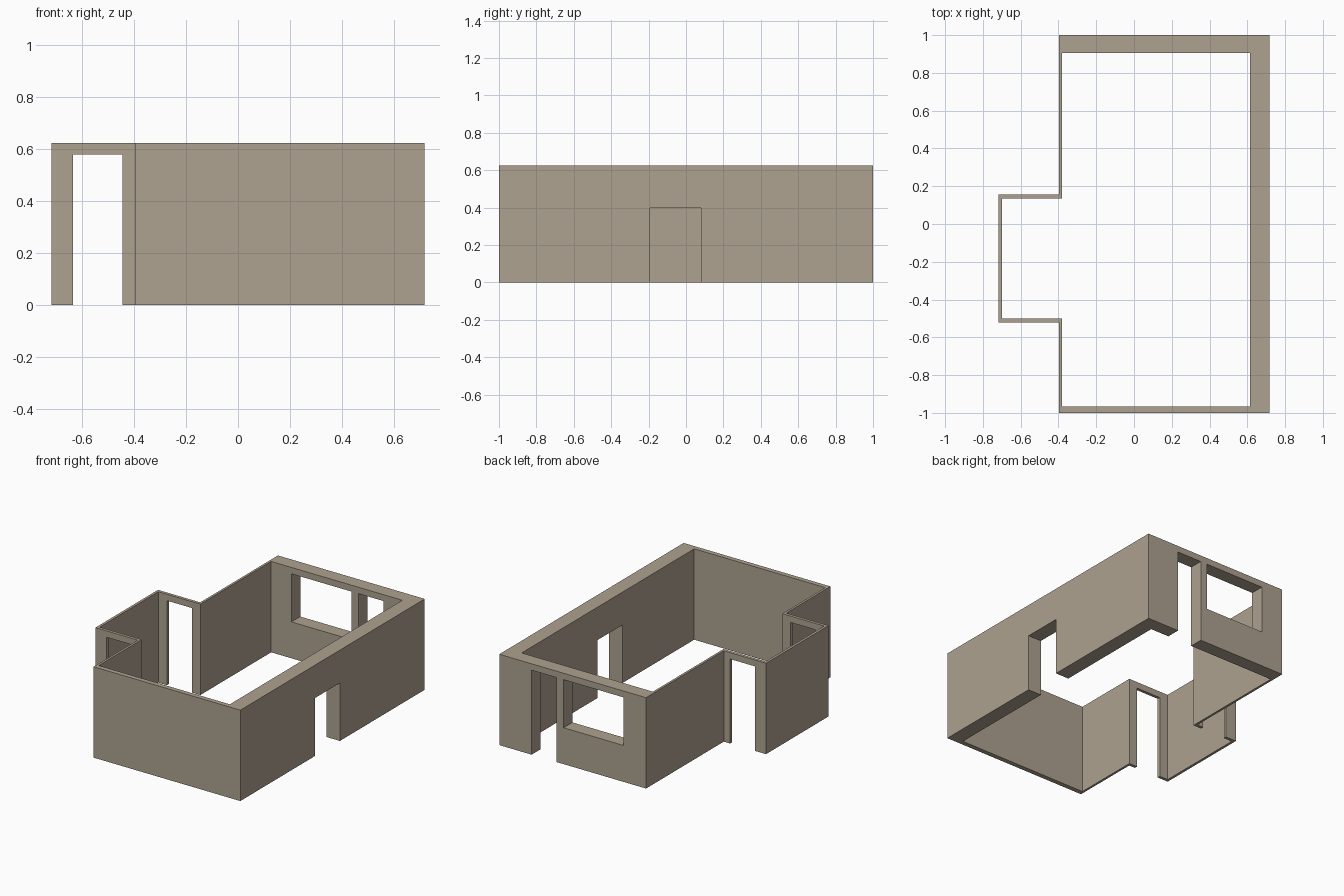
import bpy, bmesh

if "Cube" in bpy.data.objects:
    bpy.data.objects.remove(bpy.data.objects["Cube"])

H = 0.624        # wall height
HEAD = 0.58      # top of the tall openings

stone = bpy.data.materials.new("warm_beige")
stone.diffuse_color = (0.42, 0.36, 0.28, 1)
stone.use_nodes = True
stone.node_tree.nodes["Principled BSDF"].inputs["Base Color"].default_value = stone.diffuse_color


def prism(name, outline, z0, z1):
    """Solid made by extruding a plan outline from z0 to z1."""
    bm = bmesh.new()
    base = bm.faces.new([bm.verts.new((x, y, z0)) for x, y in outline])
    top = bmesh.ops.extrude_face_region(bm, geom=[base])["geom"]
    verts = [g for g in top if isinstance(g, bmesh.types.BMVert)]
    bmesh.ops.translate(bm, verts=verts, vec=(0, 0, z1 - z0))
    bmesh.ops.recalc_face_normals(bm, faces=bm.faces)
    mesh = bpy.data.meshes.new(name)
    bm.to_mesh(mesh)
    bm.free()
    mesh.materials.append(stone)
    obj = bpy.data.objects.new(name, mesh)
    bpy.context.collection.objects.link(obj)
    return obj


def box_outline(x0, x1, y0, y1):
    return [(x0, y0), (x1, y0), (x1, y1), (x0, y1)]


def plan(x_bay, x_left, x_right, y_front, y_bay0, y_bay1, y_back):
    """Rectangular room with a bay on its left side."""
    return [(x_left, y_front), (x_right, y_front), (x_right, y_back),
            (x_left, y_back), (x_left, y_bay1), (x_bay, y_bay1),
            (x_bay, y_bay0), (x_left, y_bay0)]


def cut(target, cutter):
    cutter.hide_render = True
    cutter.hide_viewport = True
    mod = target.modifiers.new(cutter.name, 'BOOLEAN')
    mod.operation = 'DIFFERENCE'
    mod.solver = 'EXACT'
    mod.object = cutter


# Outer shell, hollowed with walls of differing thickness and no floor
walls = prism("walls", plan(-0.718, -0.397, 0.718, -1, -0.521, 0.157, 1), 0, H)
cut(walls, prism("room_void",
                 plan(-0.70, -0.381, 0.615, -0.967, -0.50, 0.136, 0.904),
                 -0.1, H + 0.1))

# Openings: x0, x1, y0, y1, z0, z1
openings = {
    "bay_doorways": (-0.635, -0.445, -0.6, 0.25, -0.1, HEAD),
    "side_doorway": (0.55, 0.8, -0.192, 0.08, -0.1, 0.398),
    "back_doorway": (0.282, 0.472, 0.85, 1.1, -0.1, HEAD),
    "back_window": (-0.227, 0.229, 0.85, 1.1, 0.25, HEAD),
}
for name, (x0, x1, y0, y1, z0, z1) in openings.items():
    cut(walls, prism(name, box_outline(x0, x1, y0, y1), z0, z1))
